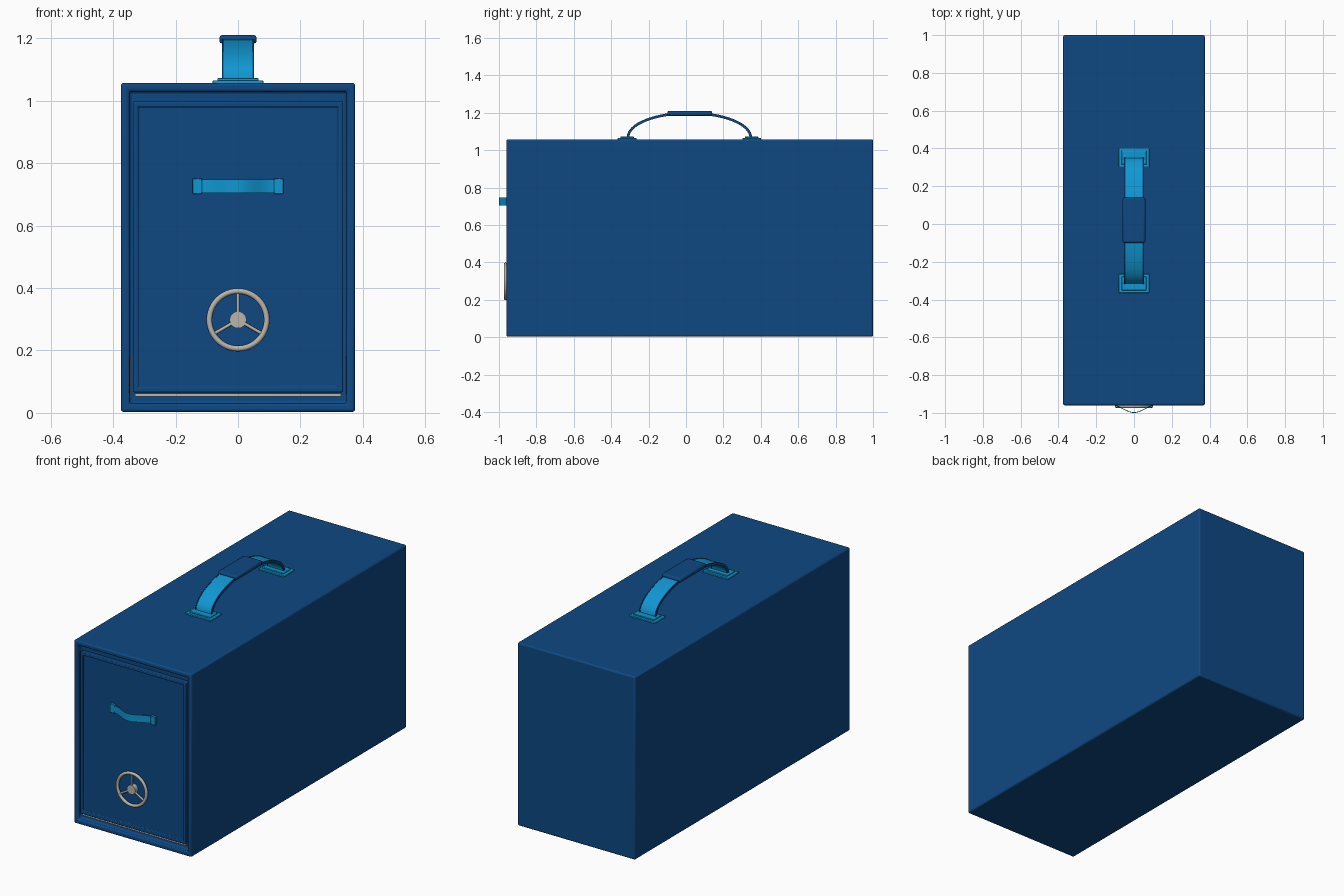
import bpy, bmesh, math
from mathutils import Vector, Matrix

if "Cube" in bpy.data.objects:
    bpy.data.objects.remove(bpy.data.objects["Cube"])


def material(name, rgb):
    m = bpy.data.materials.new(name)
    m.use_nodes = True
    m.diffuse_color = (*rgb, 1)
    m.node_tree.nodes["Principled BSDF"].inputs["Base Color"].default_value = (*rgb, 1)
    return m


NAVY = material("dark blue", (0.0045, 0.065, 0.225))
SKY = material("bright blue", (0.005, 0.31, 0.65))
METAL = material("pale metal", (0.48, 0.46, 0.41))


def finish(name, bm, mat, bevel=0, segments=2):
    bmesh.ops.recalc_face_normals(bm, faces=bm.faces)
    mesh = bpy.data.meshes.new(name)
    bm.to_mesh(mesh)
    bm.free()
    mesh.materials.append(mat)
    ob = bpy.data.objects.new(name, mesh)
    bpy.context.collection.objects.link(ob)
    if bevel:
        mod = ob.modifiers.new("bevel", "BEVEL")
        mod.width, mod.segments = bevel, segments
    bpy.ops.object.select_all(action="DESELECT")
    ob.select_set(True)
    bpy.context.view_layer.objects.active = ob
    bpy.ops.object.shade_smooth_by_angle(angle=math.radians(40))
    return ob


def cube(lo, hi):
    bm = bmesh.new()
    bmesh.ops.create_cube(bm, size=1)
    lo, hi = Vector(lo), Vector(hi)
    for v in bm.verts:
        v.co = (lo + hi) / 2 + v.co * (hi - lo)
    return bm


def box(name, lo, hi, mat, bevel=0):
    return finish(name, cube(lo, hi), mat, bevel)


def inset_front(bm, width, depth):
    """Inset the front face, then move it back by depth."""
    bm.normal_update()
    face = min(bm.faces, key=lambda f: f.calc_center_median().y + f.normal.y)
    bmesh.ops.inset_region(bm, faces=[face], thickness=width, use_even_offset=True)
    if depth:
        ring = bmesh.ops.extrude_discrete_faces(bm, faces=[face])
        bmesh.ops.translate(bm, verts=ring["faces"][0].verts, vec=(0, depth, 0))


def strip(name, path, side, width, thick, mat, bevel=0):
    """Sweep a flat rectangular section along a path; side is the width axis."""
    side, bm, rows = Vector(side), bmesh.new(), []
    path = [Vector(p) for p in path]
    for i, p in enumerate(path):
        tangent = path[min(i + 1, len(path) - 1)] - path[max(i - 1, 0)]
        n = tangent.cross(side).normalized() * thick / 2
        w = side * width / 2
        rows.append([bm.verts.new(p + c) for c in (w + n, w - n, -w - n, n - w)])
    for a, b in zip(rows, rows[1:]):
        for k in range(4):
            j = (k + 1) % 4
            bm.faces.new((a[k], a[j], b[j], b[k]))
    bm.faces.new(rows[0])
    bm.faces.new(rows[-1])
    return finish(name, bm, mat, bevel)


# Case with a shallow recessed front
bm = cube((-0.375, -0.96, 0.003), (0.375, 1, 1.057))
inset_front(bm, 0.027, 0.03)
finish("case", bm, NAVY, 0.009, 3)

# Door with a raised border round its panel
bm = cube((-0.337, -0.957, 0.066), (0.337, -0.925, 0.997))
inset_front(bm, 0.017, 0.01)
finish("door", bm, NAVY, 0.004)

# Pale seal showing in the gap round the door
box("bottom_seal", (-0.33, -0.945, 0.053), (0.33, -0.928, 0.062), METAL)
for s, label in ((1, "left"), (-1, "right")):
    x = s * 0.344
    box(label + "_seal", (x - 0.002, -0.94, 0.06), (x + 0.002, -0.928, 0.18), METAL)

# Bowed pull on the door
bow = [(x, -0.957 - 0.0205 * (1 + math.cos(math.pi * x / 0.12)), 0.726)
       for x in [-0.12 + 0.24 * i / 24 for i in range(25)]]
strip("door_pull", bow, (0, 0, 1), 0.042, 0.004, SKY)
for s, label in ((1, "left"), (-1, "right")):
    x = s * 0.13
    box(label + "_pull_pad", (x - 0.015, -0.96, 0.701), (x + 0.015, -0.944, 0.751), SKY, 0.002)

# Spoked wheel on the door: rim, hub and three spokes
HUB = Vector((0, -0.965, 0.298))
bm = bmesh.new()
N, M = 48, 10
grid = [[bm.verts.new(HUB + Vector((
    math.cos(a) * (0.092 + 0.009 * math.cos(b)),
    0.009 * math.sin(b),
    math.sin(a) * (0.092 + 0.009 * math.cos(b)))))
    for b in [math.tau * j / M for j in range(M)]]
    for a in [math.tau * i / N for i in range(N)]]
for i in range(N):
    for j in range(M):
        a, b = grid[i], grid[(i + 1) % N]
        k = (j + 1) % M
        bm.faces.new((a[j], a[k], b[k], b[j]))
finish("wheel_rim", bm, METAL)


def cylinder(name, a, b, radius, sides, bevel=0):
    a, b = Vector(a), Vector(b)
    bm = bmesh.new()
    rot = (b - a).to_track_quat("Z", "Y").to_matrix().to_4x4()
    bmesh.ops.create_cone(bm, cap_ends=True, segments=sides, radius1=radius, radius2=radius,
                          depth=(b - a).length, matrix=Matrix.Translation((a + b) / 2) @ rot)
    return finish(name, bm, METAL, bevel)


cylinder("wheel_hub", (0, -0.945, HUB.z), (0, -0.973, HUB.z), 0.027, 24)
for i in range(3):
    a = math.radians(90 + 120 * i)
    tip = HUB + Vector((math.cos(a), 0, math.sin(a))) * 0.09
    cylinder(f"wheel_spoke_{i + 1}", HUB, tip, 0.0055, 10)

# Carrying handle: arched strap with dark trim, stepped feet and a grip
MID = 0.018
arch = [(0, MID - 0.328 * math.cos(t), 1.068 + 0.13 * math.sin(t))
        for t in [math.pi * i / 32 for i in range(33)]]
strip("handle_strap", arch, (1, 0, 0), 0.094, 0.01, SKY)
for s, label in ((1, "left"), (-1, "right")):
    rail = [(s * 0.049, y, z) for _, y, z in arch]
    strip(label + "_strap_trim", rail, (1, 0, 0), 0.006, 0.014, NAVY)
for s, label in ((1, "back"), (-1, "front")):
    y = MID + s * 0.333
    box(label + "_foot", (-0.081, y - 0.05, 1.054), (0.081, y + 0.05, 1.065), SKY, 0.003)
    box(label + "_foot_step", (-0.066, y - 0.036, 1.06), (0.066, y + 0.036, 1.072), SKY, 0.003)
box("handle_grip", (-0.06, MID - 0.118, 1.183), (0.06, MID + 0.122, 1.21), NAVY, 0.009)
